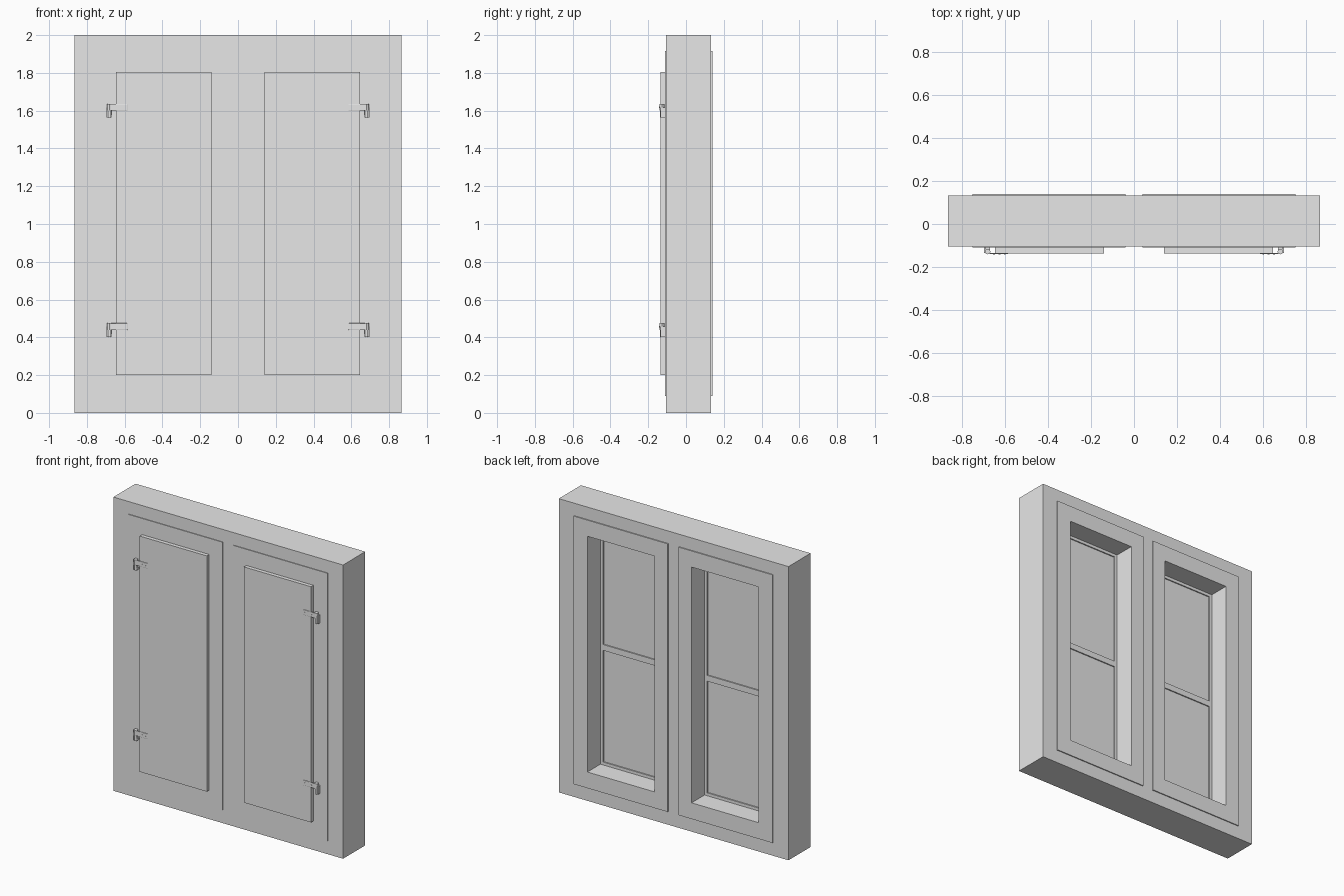
import bpy
import math

cube = bpy.data.objects.get("Cube")
if cube:
    bpy.data.objects.remove(cube, do_unlink=True)

grey = bpy.data.materials.new("plain_grey")
grey.use_nodes = True
colour = (0.8, 0.8, 0.8, 1)
grey.diffuse_color = colour
grey.node_tree.nodes["Principled BSDF"].inputs["Base Color"].default_value = colour


def box(name, x, y, z, bevel=0):
    """Box from (min, max) pairs on each axis."""
    bpy.ops.mesh.primitive_cube_add(size=1)
    ob = bpy.context.object
    ob.name = name
    ob.location = [(a + b) / 2 for a, b in (x, y, z)]
    ob.scale = [abs(b - a) for a, b in (x, y, z)]
    bpy.ops.object.transform_apply(location=False, rotation=False, scale=True)
    ob.data.materials.append(grey)
    if bevel:
        mod = ob.modifiers.new("rounded_edges", "BEVEL")
        mod.width = bevel
        mod.segments = 2
    return ob


def cylinder(name, radius, depth, location, rotation=(0, 0, 0)):
    bpy.ops.mesh.primitive_cylinder_add(vertices=12, radius=radius, depth=depth,
                                        location=location, rotation=rotation)
    ob = bpy.context.object
    ob.name = name
    ob.data.materials.append(grey)
    bpy.ops.object.shade_smooth_by_angle()
    return ob


# Main dimensions
FRAME_Y = (-0.105, 0.133)
SASH_Y = (-0.11, 0.14)
POST, OUTER = 0.75, 0.865
MULLION = 0.04
OPEN_X = (0.14, 0.645)
OPEN_Z = (0.2, 1.805)
SASH_Z = (0.09, 1.915)

# Fixed frame
box("top_rail", (-POST, POST), FRAME_Y, (SASH_Z[1], 2))
box("bottom_rail", (-POST, POST), FRAME_Y, (0, SASH_Z[0]))
box("centre_mullion", (-MULLION, MULLION), FRAME_Y, SASH_Z)


def hinge(side, s, z):
    """Strap on the shutter hanging on a pintle fixed to the sash."""
    def span(a, b):
        return (s * a, s * b)
    box(side + "_hinge_strap", span(0.585, 0.68), (-0.14, -0.134),
        (z - 0.018, z + 0.018), 0.003)
    box(side + "_hinge_pintle_plate", span(0.688, 0.696), (-0.135, -0.108),
        (z - 0.055, z))
    box(side + "_hinge_pintle_arm", span(0.67, 0.69), (-0.13, -0.108),
        (z - 0.055, z - 0.04))
    cylinder(side + "_hinge_knuckle", 0.013, 0.036, (s * 0.68, -0.128, z))
    cylinder(side + "_hinge_pin", 0.009, 0.06, (s * 0.68, -0.128, z - 0.025))
    for x in (0.6, 0.625, 0.65):
        cylinder(side + "_hinge_rivet", 0.004, 0.004, (s * x, -0.14, z),
                 (math.pi / 2, 0, 0))


for side, s in (("left", 1), ("right", -1)):
    def span(a, b):
        return (s * a, s * b)

    box(side + "_post", span(POST, OUTER), FRAME_Y, (0, 2))

    # Sash: full-width rails with stiles between them
    box(side + "_sash_top_rail", span(MULLION, POST), SASH_Y, (OPEN_Z[1], SASH_Z[1]))
    box(side + "_sash_bottom_rail", span(MULLION, POST), SASH_Y, (SASH_Z[0], OPEN_Z[0]))
    box(side + "_sash_inner_stile", span(MULLION, OPEN_X[0]), SASH_Y, OPEN_Z)
    box(side + "_sash_outer_stile", span(OPEN_X[1], POST), SASH_Y, OPEN_Z)

    # Pane with its bead and glazing bar
    bead, bead_y = 0.02, (-0.025, 0)
    x0, x1 = OPEN_X
    z0, z1 = OPEN_Z
    box(side + "_pane", span(x0, x1), (-0.016, -0.008), OPEN_Z)
    box(side + "_inner_bead", span(x0, x0 + bead), bead_y, OPEN_Z)
    box(side + "_outer_bead", span(x1 - bead, x1), bead_y, OPEN_Z)
    for name, a, b in (("bottom_bead", z0, z0 + bead), ("top_bead", z1 - bead, z1),
                       ("glazing_bar", 0.98, 1.02)):
        box(side + "_" + name, span(x0 + bead, x1 - bead), bead_y, (a, b))

    # Shutter and its hinges
    box(side + "_shutter", OPEN_X if s > 0 else span(*OPEN_X), (-0.136, -0.11), OPEN_Z)
    for z in (0.457, 1.618):
        hinge(side, s, z)
